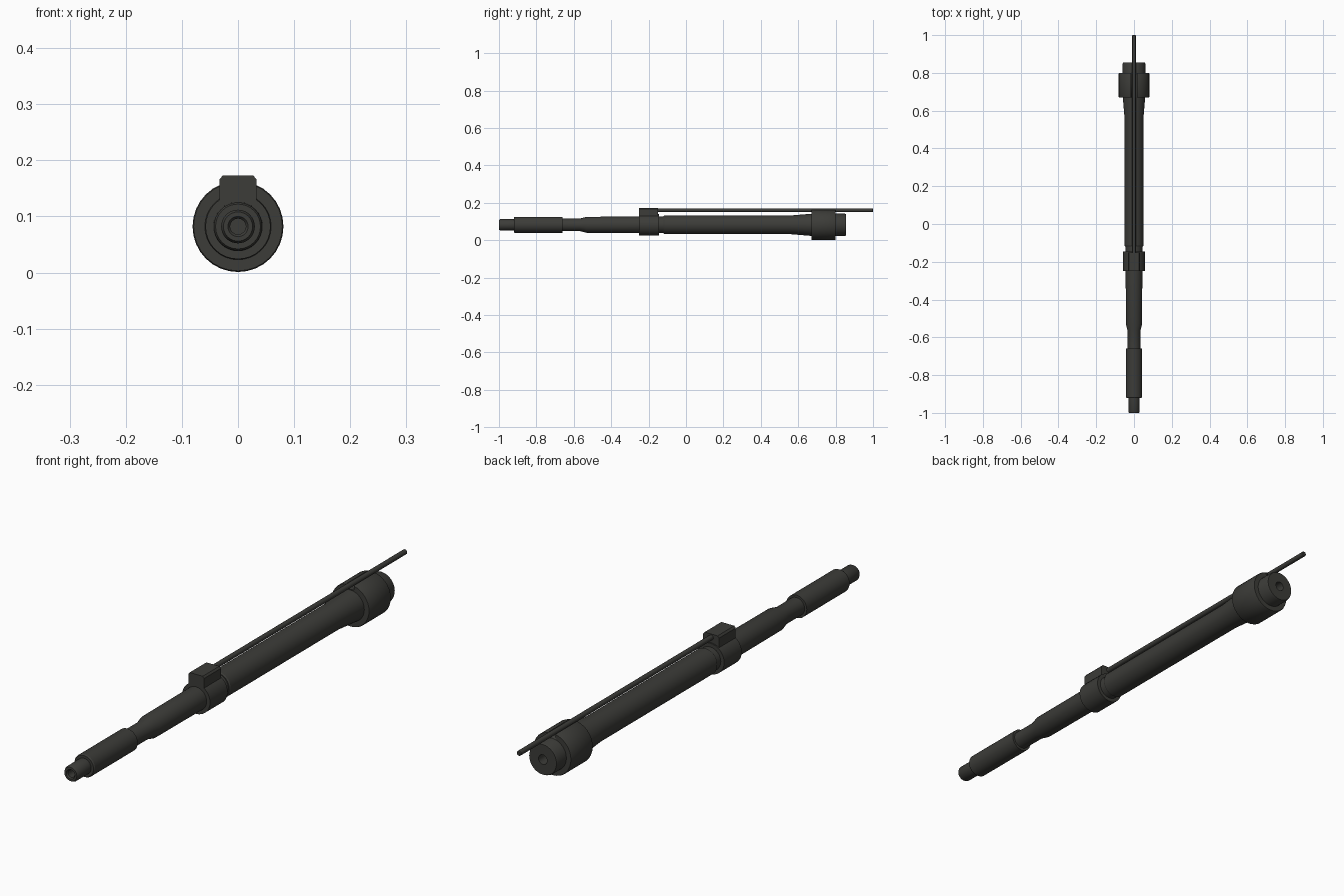
import bpy, bmesh, math

if "Cube" in bpy.data.objects:
    bpy.data.objects.remove(bpy.data.objects["Cube"])

AXIS_Z = 0.082


def finish(name, bm):
    bmesh.ops.recalc_face_normals(bm, faces=bm.faces)
    me = bpy.data.meshes.new(name)
    bm.to_mesh(me)
    bm.free()
    ob = bpy.data.objects.new(name, me)
    bpy.context.collection.objects.link(ob)
    bpy.ops.object.select_all(action='DESELECT')
    bpy.context.view_layer.objects.active = ob
    ob.select_set(True)
    bpy.ops.object.shade_smooth_by_angle(angle=math.radians(30))
    ob.data.materials.append(mat)
    return ob


def lathe(name, profile, sides=32, z=AXIS_Z, closed=False):
    """Revolve (y, radius) points around a y-parallel axis at height z."""
    bm = bmesh.new()
    rings = []
    for y, r in profile:
        if r == 0:
            rings.append([bm.verts.new((0, y, z))])
            continue
        angles = [2 * math.pi * i / sides for i in range(sides)]
        rings.append([bm.verts.new((r * math.cos(a), y, z + r * math.sin(a))) for a in angles])
    pairs = list(zip(rings, rings[1:]))
    if closed:
        pairs.append((rings[-1], rings[0]))
    for a, b in pairs:
        for i in range(sides):
            j = (i + 1) % sides
            quad = [a[i % len(a)], a[j % len(a)], b[j % len(b)], b[i % len(b)]]
            bm.faces.new(list(dict.fromkeys(quad)))
    return finish(name, bm)


def extrude_xz(name, outline, y0, y1):
    """Extrude an x-z outline along y."""
    bm = bmesh.new()
    f = bm.faces.new([bm.verts.new((x, y0, z)) for x, z in outline])
    new = bmesh.ops.extrude_face_region(bm, geom=[f])['geom']
    bmesh.ops.translate(bm, vec=(0, y1 - y0, 0),
                        verts=[v for v in new if isinstance(v, bmesh.types.BMVert)])
    return finish(name, bm)


mat = bpy.data.materials.new("dark_steel")
mat.diffuse_color = (0.045, 0.045, 0.04, 1)
mat.use_nodes = True
mat.node_tree.nodes["Principled BSDF"].inputs["Base Color"].default_value = mat.diffuse_color

# Stepped main tube with blind recesses at both ends
lathe("main_tube", [
    (-0.90, 0), (-0.90, 0.014), (-0.995, 0.014), (-1.0, 0.018), (-1.0, 0.026),
    (-0.993, 0.030), (-0.92, 0.030), (-0.92, 0.040), (-0.915, 0.043),
    (-0.66, 0.043), (-0.66, 0.034), (-0.565, 0.034), (-0.53, 0.043),
    (-0.25, 0.044), (-0.12, 0.044), (-0.12, 0.047), (-0.115, 0.050),
    (0.56, 0.050), (0.68, 0.060), (0.848, 0.060), (0.855, 0.057),
    (0.855, 0.018), (0.75, 0.018), (0.75, 0)])

# Rear collar, slotted at the top for the thin tube
collar = lathe("rear_collar", [
    (0.67, 0.055), (0.67, 0.079), (0.674, 0.081), (0.796, 0.081),
    (0.80, 0.079), (0.80, 0.055)], closed=True)
slot = extrude_xz("slot_cutter", [(-0.015, 0.144), (0.015, 0.144), (0.015, 0.2), (-0.015, 0.2)],
                  0.6, 0.9)
slot.hide_render = True
slot.hide_viewport = True
cut = collar.modifiers.new("slot", 'BOOLEAN')
cut.operation = 'DIFFERENCE'
cut.object = slot
cut.solver = 'EXACT'

# Clamp ring with chamfered upper block
lathe("clamp_ring", [(-0.25, 0.040), (-0.25, 0.058), (-0.145, 0.058), (-0.145, 0.040)], closed=True)
extrude_xz("clamp_block", [
    (-0.033, 0.115), (0.033, 0.115), (0.033, 0.166), (0.027, 0.173),
    (-0.027, 0.173), (-0.033, 0.166)], -0.25, -0.15)

# Thin tube running back over the main tube
lathe("thin_tube", [(-0.18, 0), (-0.18, 0.0095), (0.997, 0.0095), (1.0, 0.007), (1.0, 0)],
      sides=16, z=0.160)
